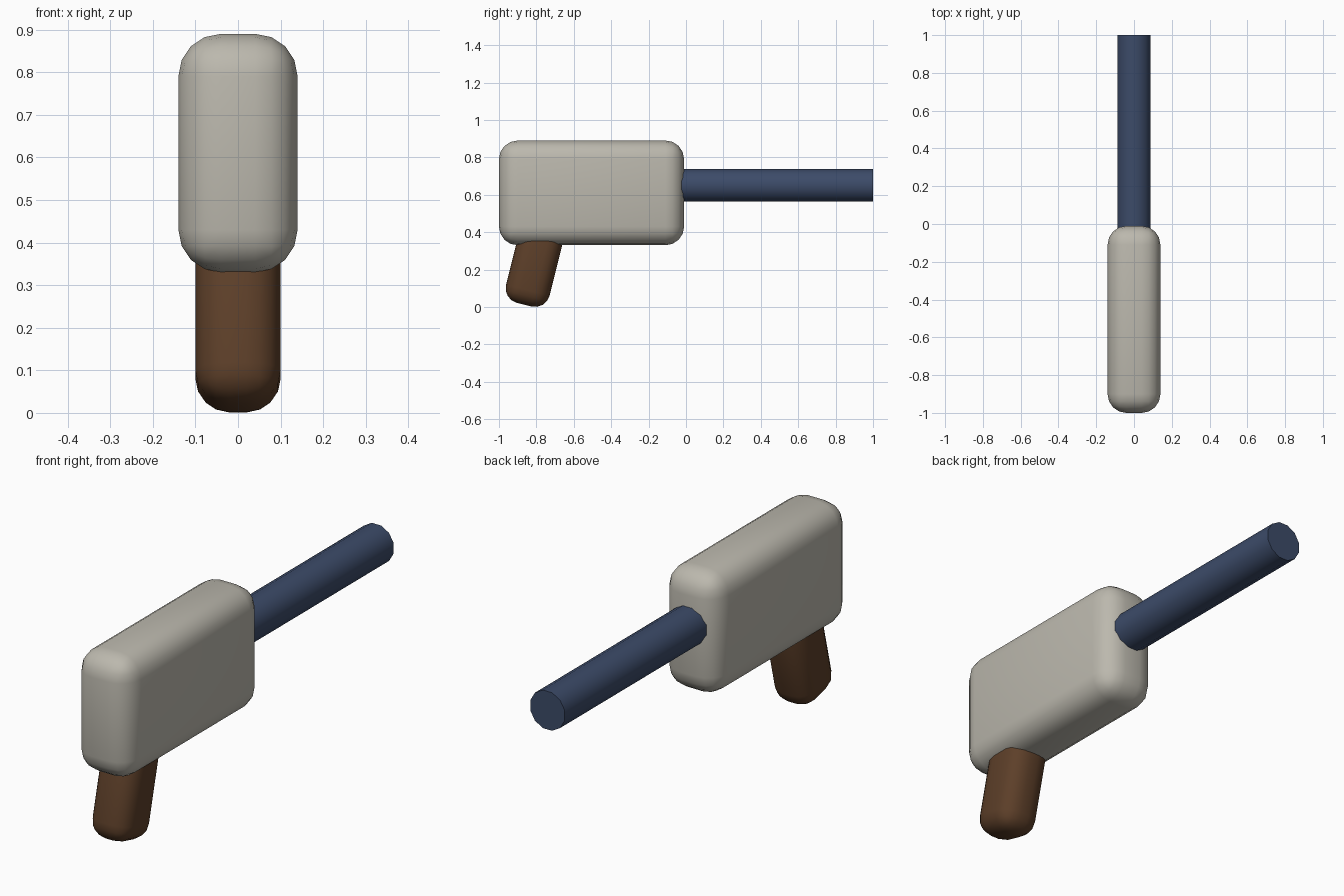
import bpy
from math import radians

if "Cube" in bpy.data.objects:
    bpy.data.objects.remove(bpy.data.objects["Cube"])


def smooth(obj, angle):
    bpy.ops.object.select_all(action='DESELECT')
    obj.select_set(True)
    bpy.context.view_layer.objects.active = obj
    bpy.ops.object.shade_smooth_by_angle(angle=radians(angle))


def paint(obj, name, color):
    mat = bpy.data.materials.new(name)
    mat.diffuse_color = (*color, 1)
    mat.use_nodes = True
    mat.node_tree.nodes["Principled BSDF"].inputs["Base Color"].default_value = mat.diffuse_color
    obj.data.materials.append(mat)


def rounded_box(name, loc, size, radius, tilt=0):
    bpy.ops.mesh.primitive_cube_add(size=1, location=loc)
    obj = bpy.context.object
    obj.name = name
    obj.scale = size
    bpy.ops.object.transform_apply(location=False, rotation=False, scale=True)
    obj.rotation_euler.x = radians(tilt)
    bevel = obj.modifiers.new("round", 'BEVEL')
    bevel.width = radius
    bevel.segments = 4
    bpy.ops.object.modifier_apply(modifier=bevel.name)
    smooth(obj, 40)
    return obj


# housing
body = rounded_box("housing", (0, -0.505, 0.61), (0.28, 0.99, 0.56), 0.1)
paint(body, "warm_grey", (0.50, 0.48, 0.42))

# raked handle, its top sunk into the housing
grip = rounded_box("handle", (0, -0.807, 0.245), (0.20, 0.24, 0.48), 0.08, -14)
paint(grip, "brown", (0.11, 0.05, 0.022))

# 12-sided tube with flats on the axes
start, end = -0.05, 1.0
bpy.ops.mesh.primitive_cylinder_add(
    vertices=12, radius=0.09, depth=end - start,
    location=(0, (start + end) / 2, 0.65),
    rotation=(radians(90), radians(15), 0))
tube = bpy.context.object
tube.name = "front_tube"
smooth(tube, 40)
paint(tube, "slate_blue", (0.045, 0.07, 0.14))
